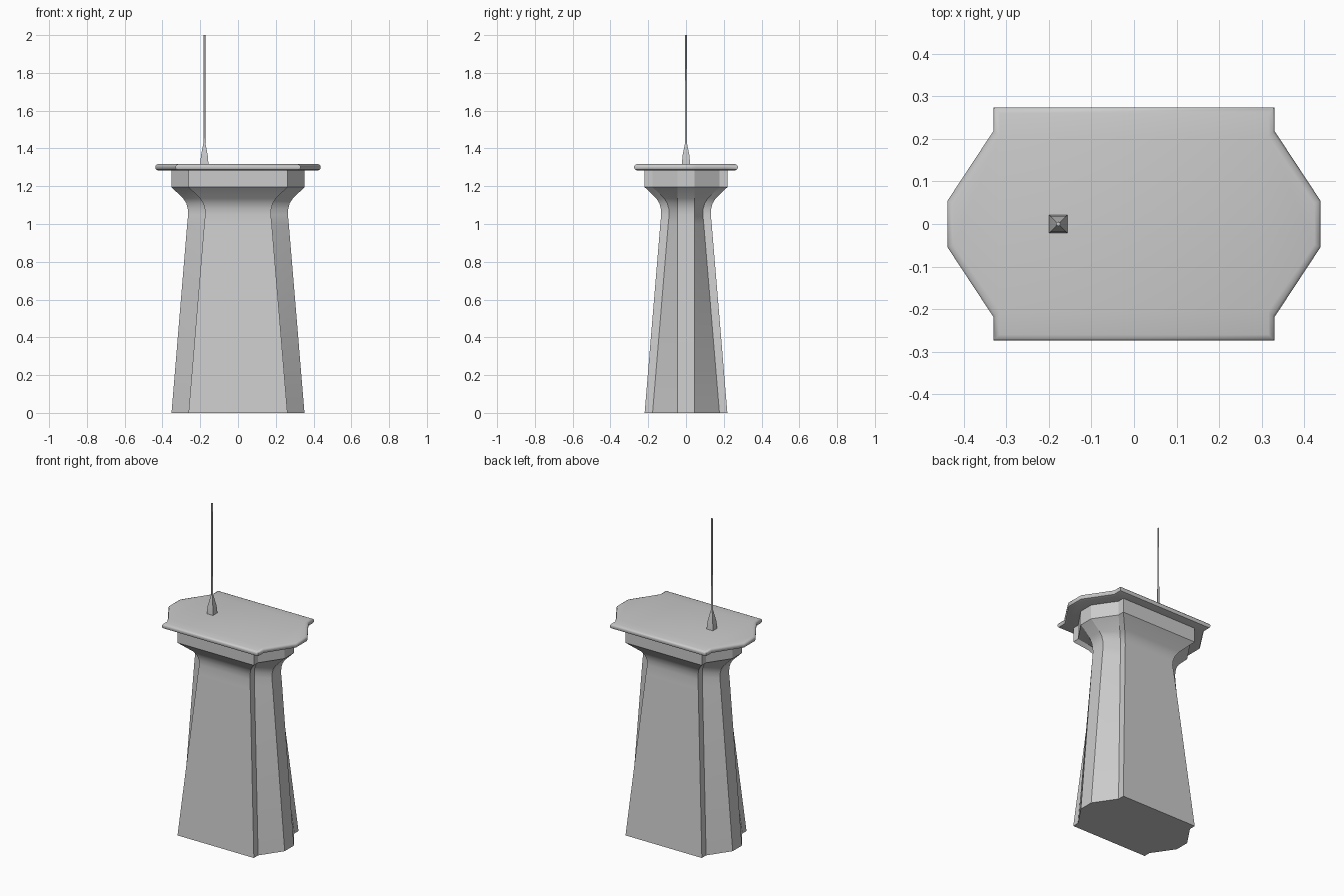
import bpy, bmesh, math

if "Cube" in bpy.data.objects:
    bpy.data.objects.remove(bpy.data.objects["Cube"])


def section(front_x, front_y, step_y, end_x, end_y):
    """Twelve-sided plan outline: long rectangle with a stepped, tapered nose at each end."""
    q = [(end_x, end_y), (front_x, step_y), (front_x, front_y)]
    right_back = q
    left_back = [(-x, y) for x, y in reversed(q)]
    half = right_back + left_back
    return half + [(-x, -y) for x, y in half]


def loft(name, rings, smooth_angle=25):
    """Skin a stack of equal-sized rings given as (outline, z), capped at both ends."""
    bm = bmesh.new()
    loops = [[bm.verts.new((x, y, z)) for x, y in pts] for pts, z in rings]
    n = len(loops[0])
    for a, b in zip(loops, loops[1:]):
        for i in range(n):
            j = (i + 1) % n
            bm.faces.new((a[i], a[j], b[j], b[i]))
    bm.faces.new(loops[0][::-1])
    bm.faces.new(loops[-1])
    bmesh.ops.recalc_face_normals(bm, faces=bm.faces)
    me = bpy.data.meshes.new(name)
    bm.to_mesh(me)
    bm.free()
    ob = bpy.data.objects.new(name, me)
    bpy.context.collection.objects.link(ob)
    bpy.ops.object.select_all(action='DESELECT')
    ob.select_set(True)
    bpy.context.view_layer.objects.active = ob
    bpy.ops.object.shade_smooth_by_angle(angle=math.radians(smooth_angle))
    return ob


# Tapering tower shaft with a flared collar; inset is measured from the base outline
profile = [(0, 0), (0.083, 1.0), (0.088, 1.05), (0.086, 1.08), (0.078, 1.11),
           (0.062, 1.135), (0.0, 1.195), (0.0, 1.29)]
loft("tower_shaft", [(section(0.262 - d, 0.219 - d, 0.177 - d, 0.352 - d, 0.045), z)
                     for d, z in profile])

# Overhanging roof slab with a rounded rim
rim = [(0.014, 1.284), (0.004, 1.288), (0.0, 1.296), (0.0, 1.306),
       (0.004, 1.313), (0.014, 1.317)]
loft("roof_slab", [(section(0.33 - d, 0.274 - d, 0.219 - d, 0.438 - d, 0.055 - d * 0.5), z)
                   for d, z in rim], 40)


def ring(radius, sides, cx, turn=0.0):
    return [(cx + radius * math.cos(turn + math.tau * i / sides),
             radius * math.sin(turn + math.tau * i / sides)) for i in range(sides)]


# Four-sided antenna foot and thin mast
ax = -0.178
r2 = math.sqrt(2)
loft("antenna_foot", [(ring(h * r2, 4, ax, math.pi / 4), z)
                      for h, z in [(0.022, 1.31), (0.0185, 1.36), (0.005, 1.43)]])
loft("antenna_mast", [(ring(0.006, 8, ax), 1.40), (ring(0.005, 8, ax), 2.0)], 50)
